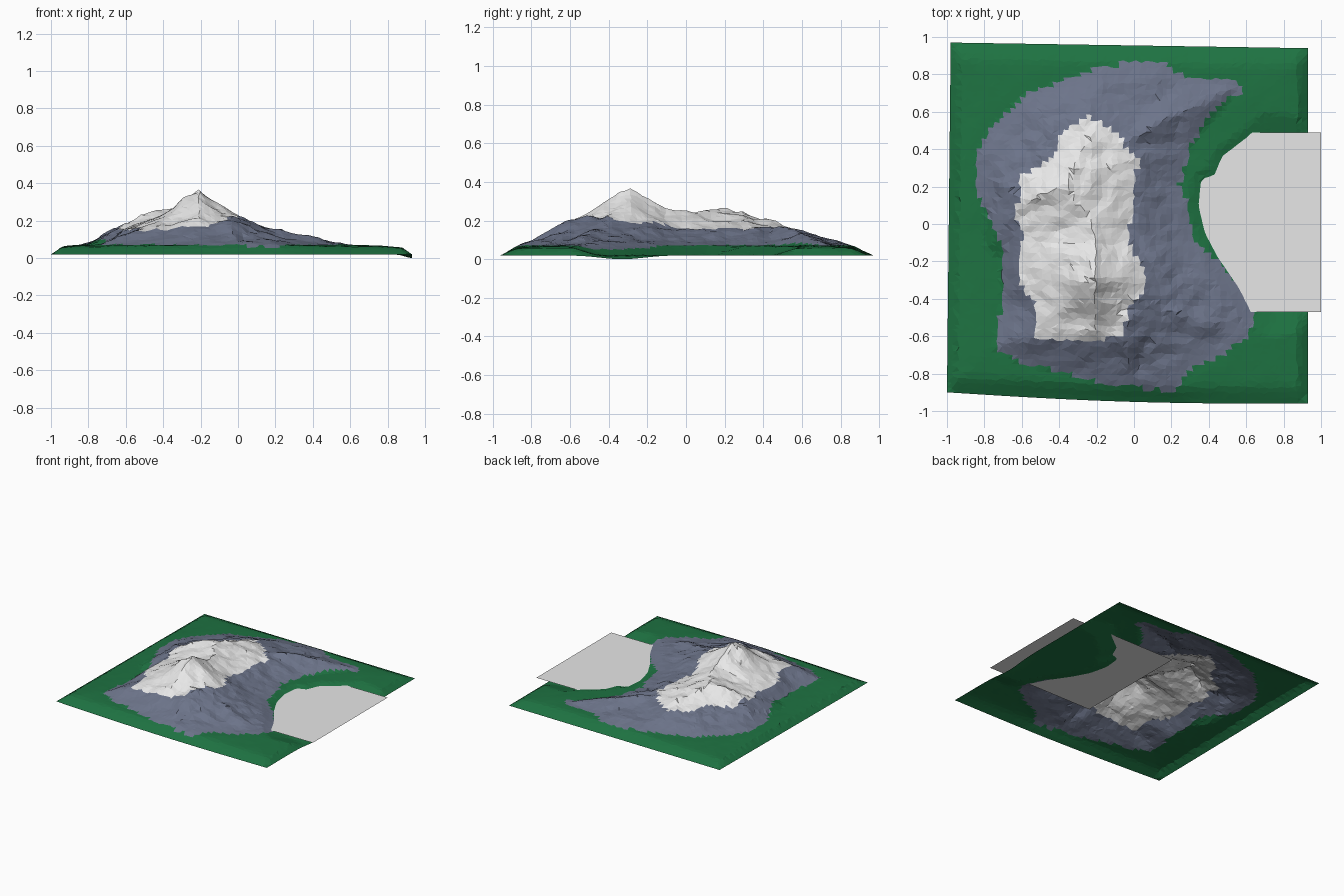
import bpy, bmesh, math, random
from mathutils import Vector, noise

if "Cube" in bpy.data.objects:
    bpy.data.objects.remove(bpy.data.objects["Cube"])

random.seed(4)
N = 66            # terrain grid cells per side
WATER = 0.055


def material(name, rgb):
    m = bpy.data.materials.new(name)
    m.diffuse_color = (*rgb, 1)
    m.use_nodes = True
    m.node_tree.nodes["Principled BSDF"].inputs["Base Color"].default_value = m.diffuse_color
    return m


grass = material("grass green", (0.013, 0.17, 0.054))
rock = material("rock grey blue", (0.152, 0.176, 0.255))
snow = material("snow white", (0.82, 0.82, 0.82))
water = material("lake pale grey", (0.8, 0.8, 0.8))

# Outlines seen from above
SNOW = [(-.25, .58), (-.12, .5), (-.02, .4), (.03, .35), (0, .2), (-.02, 0), (-.03, -.1), (.04, -.2),
        (.05, -.38), (-.03, -.45), (-.06, -.6), (-.25, -.64), (-.52, -.6), (-.54, -.4), (-.6, -.35),
        (-.6, -.05), (-.63, .05), (-.6, .27), (-.5, .3), (-.42, .38), (-.4, .48)]
ROCK = [(-.05, .86), (.15, .87), (.25, .8), (.4, .77), (.52, .78), (.59, .7), (.5, .67), (.38, .55),
        (.3, .4), (.24, .22), (.3, .1), (.3, 0), (.33, -.1), (.45, -.2), (.6, -.38), (.65, -.5), (.6, -.6),
        (.5, -.68), (.3, -.78), (.22, -.89), (-.1, -.87), (-.35, -.8), (-.6, -.74), (-.75, -.66),
        (-.7, -.4), (-.72, -.1), (-.83, .15), (-.85, .35), (-.78, .5), (-.6, .68), (-.4, .76), (-.2, .84)]
BASIN = [(1.2, .6), (.7, .55), (.6, .46), (.47, .36), (.43, .26), (.36, .24), (.345, .1), (.38, -.05),
         (.45, -.18), (.56, -.34), (.64, -.5), (.72, -.56), (1.2, -.6)]
# Ridge lines as x, y, height
CREST = [(-.22, .5, .175), (-.3, .35, .23), (-.36, .2, .27), (-.25, .05, .24), (-.2, -.1, .26),
         (-.22, -.2, .325), (-.21, -.3, .38), (-.2, -.42, .31), (-.22, -.55, .225)]
SHOULDER = [(-.36, .2, .27), (-.45, .18, .262), (-.52, .14, .235), (-.59, .12, .195)]
SPURS = [[(-.05, .42, .175), (.1, .52, .16), (.28, .62, .135), (.45, .69, .10), (.55, .73, .07)],
         [(0, -.4, .23), (.12, -.45, .175), (.38, -.52, .12), (.55, -.54, .08)],
         [(-.04, -.5, .235), (-.05, -.62, .2), (-.03, -.72, .145), (0, -.82, .09)],
         [(-.58, .12, .2), (-.68, .2, .15), (-.78, .25, .09)]]


def near(path, x, y):
    """Distance to a line and the height at its closest point."""
    best = (9, 0)
    for a, b in zip(path, path[1:]):
        dx, dy = b[0] - a[0], b[1] - a[1]
        t = max(0, min(1, ((x - a[0]) * dx + (y - a[1]) * dy) / (dx * dx + dy * dy)))
        d = math.hypot(x - a[0] - t * dx, y - a[1] - t * dy)
        if d < best[0]:
            best = (d, a[2] + t * (b[2] - a[2]) if len(a) > 2 else 0)
    return best


def signed(poly, x, y):
    """Distance to an outline, negative inside."""
    inside = False
    for a, b in zip(poly, poly[1:] + poly[:1]):
        if (a[1] > y) != (b[1] > y) and x < a[0] + (y - a[1]) / (b[1] - a[1]) * (b[0] - a[0]):
            inside = not inside
    d = near(poly + poly[:1], x, y)[0]
    return -d if inside else d


def height(x, y, edge_x, edge_y):
    edge = min(edge_x, edge_y)
    ds, dr, db = (signed(p, x, y) for p in (SNOW, ROCK, BASIN))
    line = 0.155 + 0.055 * math.exp(-((x + .02) ** 2 + (y + .35) ** 2) / .06)   # snow line
    rough = 0.1
    if ds < 0:
        z = max(line + (zr - line) * (-ds / (-ds + d + 1e-6)) ** (1 + max(0, zr - .27) * 4)
                for d, zr in (near(CREST, x, y), near(SHOULDER, x, y)))
    elif dr < 0:
        z = line + (0.07 - line) * ds / (ds - dr)
    else:
        z = 0.07 - 0.02 * (dr / (dr + edge + 1e-6)) ** 2
    for s in SPURS:
        d, zr = near(s, x, y)
        z = max(z, zr - 0.4 * d)
    if dr < 0:
        rough += 0.9 * min(1, -dr / .12)
    p = Vector((x, y, 0))
    z += rough * (0.014 * noise.noise(p * 7) + 0.012 * noise.noise(p * 15))
    # lake bed and the bank around it
    bank = 0.25 * db + 1.5 * db * db if db > 0 else 0.3 * db
    z = max(0.02, min(z, WATER + bank))
    # rim easing down to the border, outlet dip
    fx, fy = min(1, edge_x / .05), min(1, edge_y / .1)
    z = 0.02 + (z - 0.02) * fx * (1 - (1 - fy) ** 1.5)
    return z - 0.02 * math.exp(-((x - .93) / .05) ** 2 - ((y + .33) / .16) ** 2)


def build(name, bm, mats):
    me = bpy.data.meshes.new(name)
    bm.to_mesh(me)
    bm.free()
    for m in mats:
        me.materials.append(m)
    ob = bpy.data.objects.new(name, me)
    bpy.context.collection.objects.link(ob)
    return ob


# Mountain terrain: jittered grid raised by the height rule
corners = [Vector(c) for c in ((-1, -.9), (.93, -.96), (-.98, .97), (.93, .94))]
bm = bmesh.new()
grid = []
for j in range(N + 1):
    row = []
    for i in range(N + 1):
        u, v = i / N, j / N
        if 0 < i < N and 0 < j < N:
            u += random.uniform(-.28, .28) / N
            v += random.uniform(-.28, .28) / N
        p = corners[0].lerp(corners[1], u).lerp(corners[2].lerp(corners[3], u), v)
        p.y -= 0.02 * math.sin(math.pi * u) * (1 - v)      # front border bows out slightly
        z = height(p.x, p.y, 1.92 * min(u, 1 - u), 1.9 * min(v, 1 - v))
        row.append(bm.verts.new((p.x, p.y, z)))
    grid.append(row)
for j in range(N):
    for i in range(N):
        a, b, c, d = grid[j][i], grid[j][i + 1], grid[j + 1][i + 1], grid[j + 1][i]
        m = (a.co + b.co + c.co + d.co) / 4
        zone = 2 if signed(SNOW, m.x, m.y) < 0 else 1 if signed(ROCK, m.x, m.y) < 0 else 0
        for t in ((a, b, c), (a, c, d)) if random.random() < .5 else ((a, b, d), (b, c, d)):
            bm.faces.new(t).material_index = zone
build("mountain_terrain", bm, [grass, rock, snow])

# Lake: a flat sheet running in under the mountain
bm = bmesh.new()
bm.faces.new([bm.verts.new((x, y, WATER)) for x, y in ((.04, -.47), (1, -.47), (1, .49), (.04, .49))])
build("lake_surface", bm, [water])
